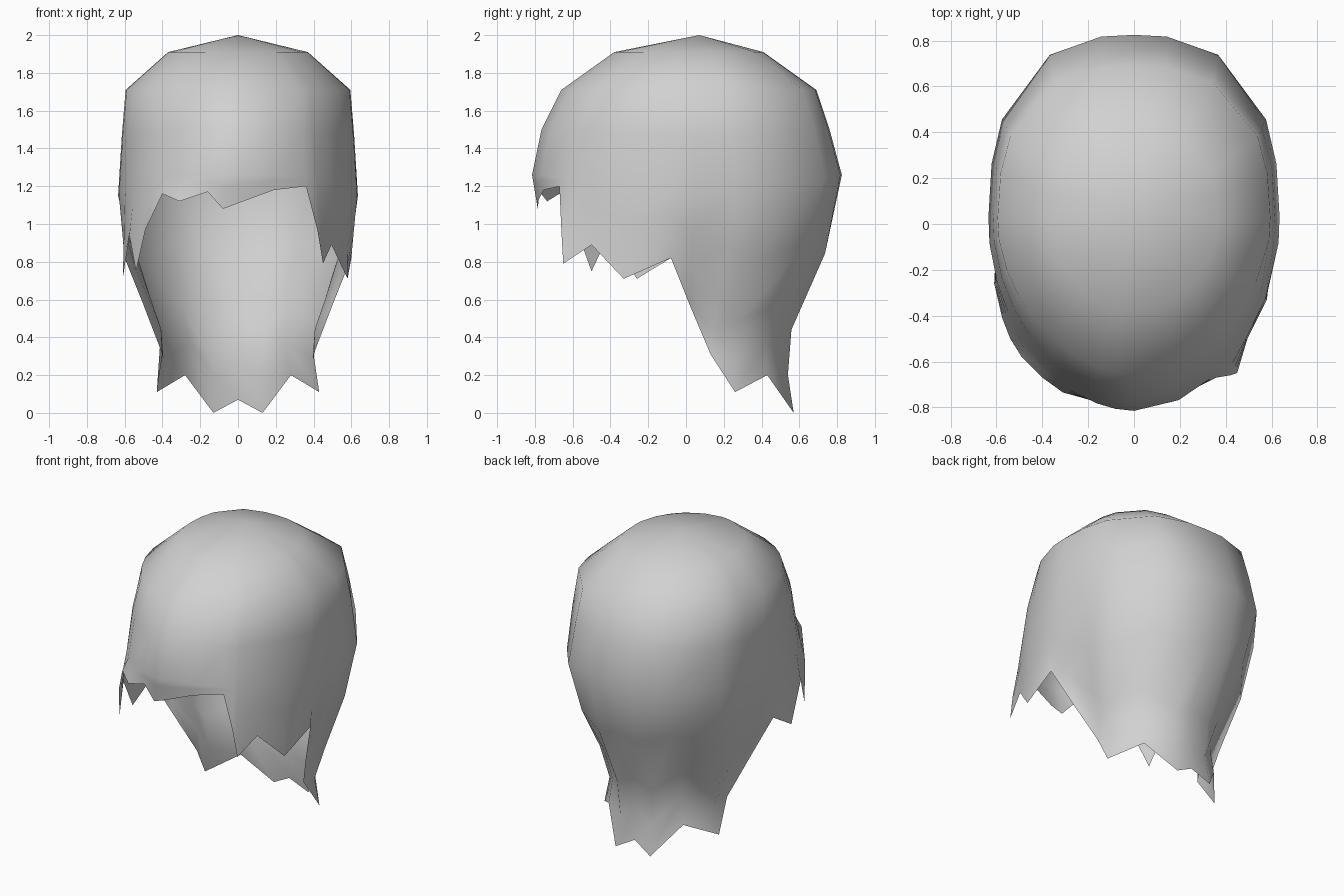
import bpy
import bmesh
from mathutils import Vector

# Remove the default cube
cube = bpy.data.objects.get("Cube")
if cube:
    bpy.data.objects.remove(cube, do_unlink=True)

# One plain grey
grey = bpy.data.materials.new("hair_grey")
grey.use_nodes = True
COLOUR = (0.64, 0.64, 0.64, 1)
grey.diffuse_color = COLOUR
grey.node_tree.nodes["Principled BSDF"].inputs["Base Color"].default_value = COLOUR

WIDTH, DEPTH = 0.635, 0.82

# Crown rings: height, half width, front reach, back reach, front roundness,
# and how far the ring dips at the sides
RINGS = [
    (1.91, 0.37, 0.38, 0.41, 1.9, 0.0),
    (1.71, 0.595, 0.66, 0.69, 1.8, 0.0),
    (1.50, 0.615, 0.765, 0.76, 1.85, 0.03),
    (1.26, 0.635, 0.815, 0.825, 1.9, 0.11),
]

# Rows below the rings: share of the way to the hem, nape pinch in x and in y
ROWS = [(0.33, 1.0, 1.0), (0.65, 0.94, 0.85), (0.84, 0.87, 0.885)]

# Jagged hem: mirrored nape locks, then the two uneven temples and the fringe
NAPE = [
    (0.13, 0.57, 0.0), (0.28, 0.43, 0.2), (0.43, 0.26, 0.11),
    (0.40, 0.13, 0.31), (0.50, 0.02, 0.57), (0.60, -0.08, 0.82),
]
LEFT_TEMPLE = [
    (0.58, -0.33, 0.71), (0.495, -0.50, 0.89), (0.45, -0.65, 0.79),
    (0.42, -0.66, 0.97), (0.36, -0.67, 1.2),
]
FRINGE = [
    (0.19, -0.755, 1.18), (0.0, -0.79, 1.11), (-0.08, -0.785, 1.08),
    (-0.16, -0.775, 1.17), (-0.31, -0.735, 1.12), (-0.40, -0.67, 1.16),
]
RIGHT_TEMPLE = [
    (-0.49, -0.58, 0.97), (-0.54, -0.50, 0.75),
    (-0.575, -0.41, 0.94), (-0.61, -0.26, 0.71),
]
mirrored_nape = [(-x, y, z) for x, y, z in reversed(NAPE)]
hem = [(0, 0.55, 0.07)] + NAPE + LEFT_TEMPLE + FRINGE + RIGHT_TEMPLE + mirrored_nape


def ring_point(tip, ring):
    """Point of a rounded ring in the direction of a hem tip."""
    height, width, front, back, power, dip = ring
    u, v = tip[0] / WIDTH, tip[1] / DEPTH
    reach = front
    if v > 0:
        v *= 1.3
        power, reach = 2.55, back
    scale = (abs(u) ** power + abs(v) ** power) ** (-1 / power)
    u, v = u * scale, v * scale
    return Vector((u * width, v * reach, height - dip * abs(u) ** 3))


def strand(tip):
    """Points from the crown down to one hem tip."""
    points = [ring_point(tip, ring) for ring in RINGS]
    start, end = points[-1], Vector(tip)
    nape = max(0, min(1, tip[1] / 0.26))
    for t, pinch_x, pinch_y in ROWS:
        p = start.lerp(end, t)
        p.x *= 1 + (pinch_x - 1) * nape
        p.y *= 1 + (pinch_y - 1) * nape
        points.append(p)
    return points + [end]


# Open hair shell: strands joined side by side under the crown point
bm = bmesh.new()
crown = bm.verts.new((0, 0.07, 2.0))
columns = [[bm.verts.new(p) for p in strand(tip)] for tip in hem]
for i, col in enumerate(columns):
    nxt = columns[(i + 1) % len(columns)]
    bm.faces.new((crown, nxt[0], col[0]))
    for j in range(len(col) - 1):
        bm.faces.new((col[j], nxt[j], nxt[j + 1], col[j + 1]))
bm.normal_update()
if crown.normal.z < 0:
    bmesh.ops.reverse_faces(bm, faces=bm.faces[:])
for face in bm.faces:
    face.smooth = True

mesh = bpy.data.meshes.new("hair_shell")
bm.to_mesh(mesh)
bm.free()
mesh.materials.append(grey)
hair = bpy.data.objects.new("hair_shell", mesh)
bpy.context.collection.objects.link(hair)
